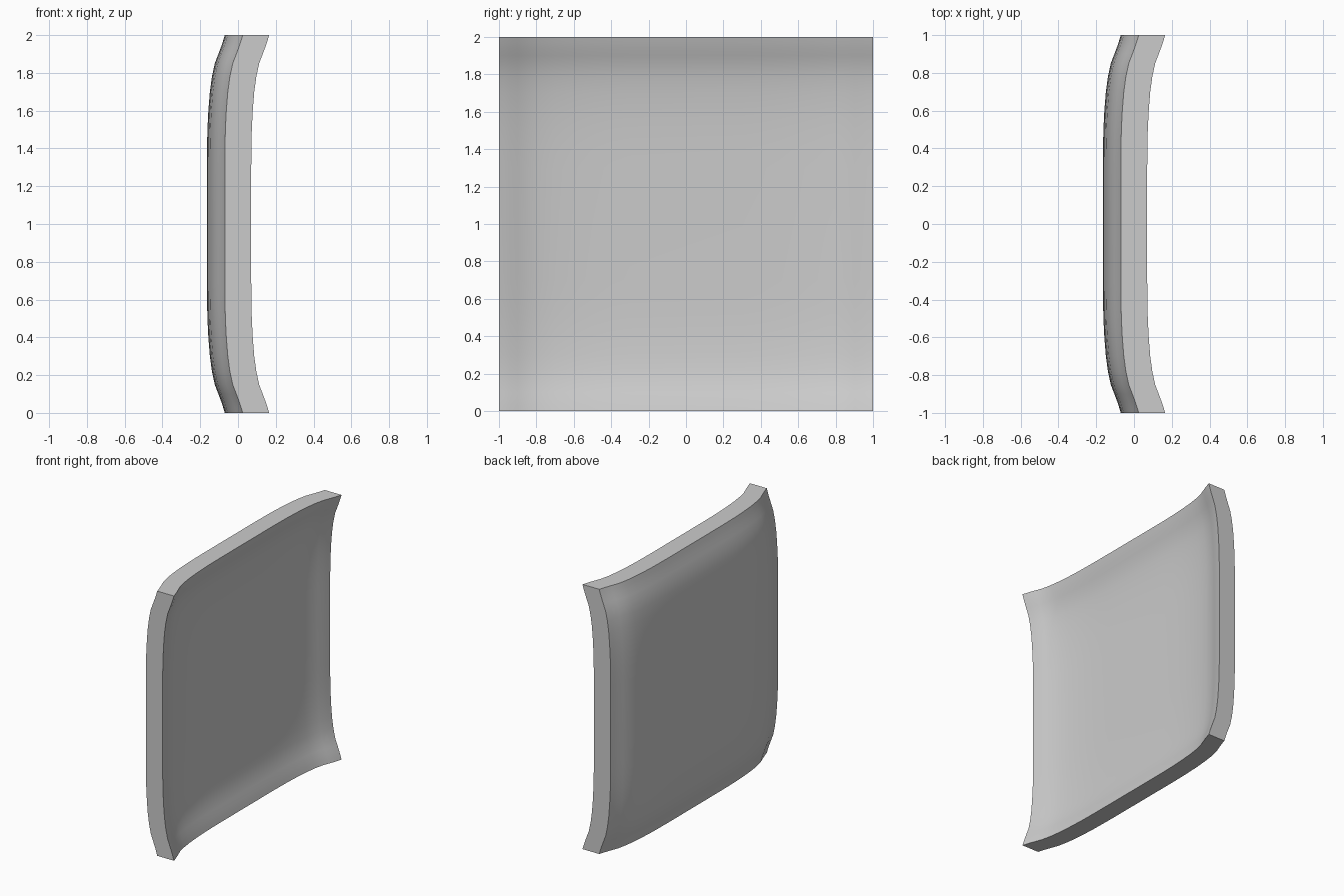
import bpy
import bmesh

cube = bpy.data.objects.get("Cube")
if cube:
    bpy.data.objects.remove(cube, do_unlink=True)

THICKNESS = 0.14
BACK_X = -0.165

# Half profile of the dish: distance from the middle, rise towards +x
HALF = [(0, 0), (0.3, 0), (0.4, 0.001), (0.5, 0.003), (0.6, 0.008),
        (0.7, 0.016), (0.78, 0.027), (0.85, 0.042), (0.9, 0.061),
        (0.94, 0.076), (0.97, 0.086), (1, 0.095)]
PROFILE = [(-t, g) for t, g in reversed(HALF[1:])] + HALF

# One grey material
grey = bpy.data.materials.new("light_grey")
grey.use_nodes = True
colour = (0.6, 0.6, 0.6, 1)
grey.diffuse_color = colour
grey.node_tree.nodes["Principled BSDF"].inputs["Base Color"].default_value = colour

# Dished sheet: the same profile is swept across both directions
bm = bmesh.new()
rows = [[bm.verts.new((BACK_X + gy + gz, y, z + 1)) for y, gy in PROFILE]
        for z, gz in PROFILE]
for low, high in zip(rows, rows[1:]):
    for i in range(len(low) - 1):
        bm.faces.new((low[i], low[i + 1], high[i + 1], high[i]))

# Thicken the sheet straight along x
sheet = bm.faces[:]
copy = bmesh.ops.extrude_face_region(bm, geom=sheet, use_keep_orig=True)
moved = [v for v in copy["geom"] if isinstance(v, bmesh.types.BMVert)]
bmesh.ops.translate(bm, verts=moved, vec=(THICKNESS, 0, 0))
bmesh.ops.recalc_face_normals(bm, faces=bm.faces[:])

mesh = bpy.data.meshes.new("dished_panel")
bm.to_mesh(mesh)
bm.free()
mesh.materials.append(grey)
panel = bpy.data.objects.new("dished_panel", mesh)
bpy.context.collection.objects.link(panel)

# Smooth faces with a crisp rim
bpy.ops.object.select_all(action="DESELECT")
panel.select_set(True)
bpy.context.view_layer.objects.active = panel
bpy.ops.object.shade_smooth_by_angle(angle=0.6)
